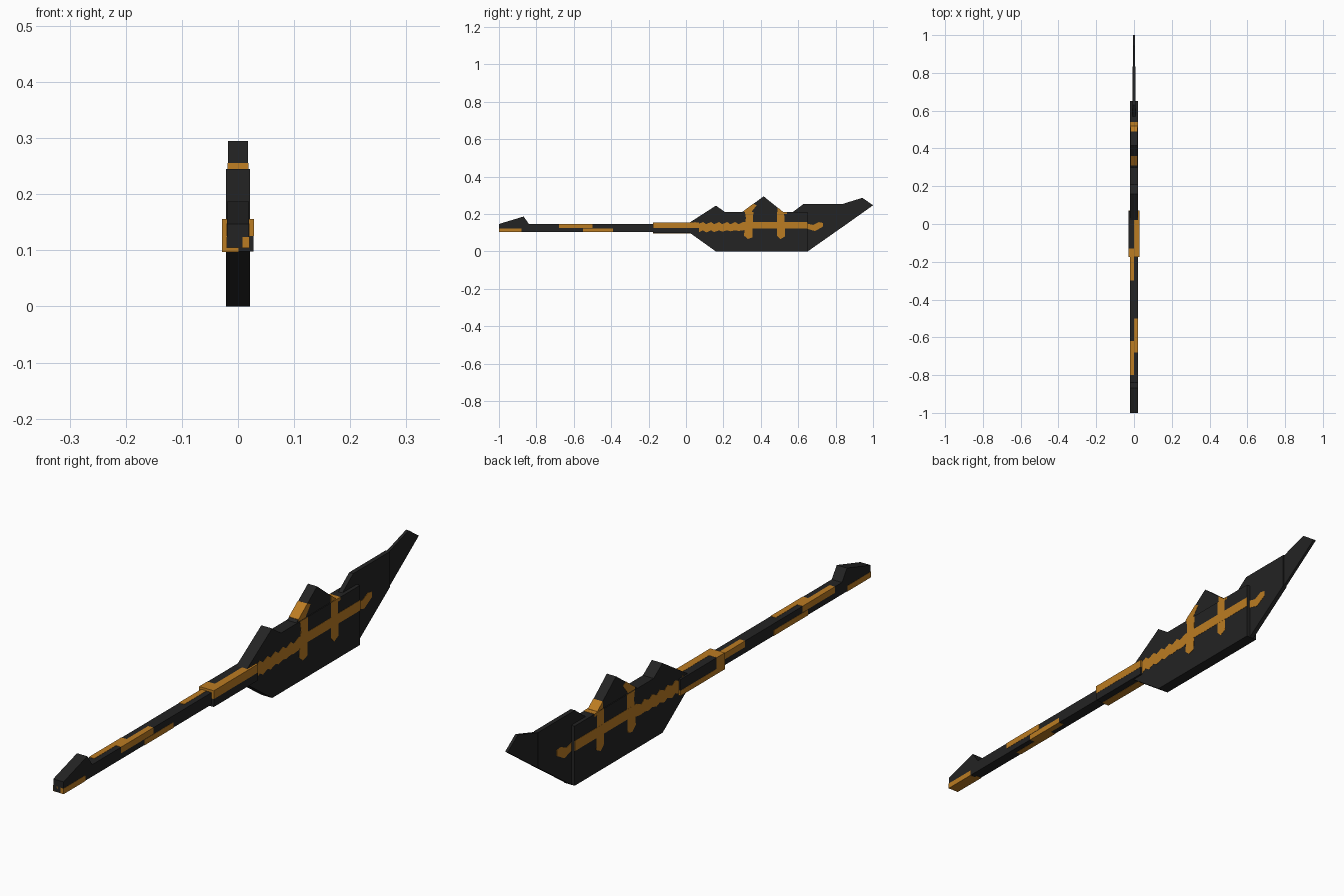
import bpy, bmesh


def material(name, rgb):
    m = bpy.data.materials.new(name)
    m.diffuse_color = (*rgb, 1)
    return m


DARK = material("dark_iron", (0.017, 0.017, 0.017))
GOLD = material("worn_gold", (0.50, 0.20, 0.016))


def slab(name, pts, x0, x1, mat=DARK):
    """Extrude a (y, z) outline from x0 to x1."""
    bm = bmesh.new()
    face = bm.faces.new([bm.verts.new((x0, y, z)) for y, z in pts])
    new = bmesh.ops.extrude_face_region(bm, geom=[face])["geom"]
    bmesh.ops.translate(bm, vec=(x1 - x0, 0, 0),
                        verts=[v for v in new if isinstance(v, bmesh.types.BMVert)])
    bmesh.ops.recalc_face_normals(bm, faces=bm.faces)
    bmesh.ops.triangulate(bm, faces=[f for f in bm.faces if len(f.verts) > 4])
    me = bpy.data.meshes.new(name)
    bm.to_mesh(me)
    bm.free()
    me.materials.append(mat)
    ob = bpy.data.objects.new(name, me)
    bpy.context.collection.objects.link(ob)
    return ob


def box(name, x, y, z, mat=DARK):
    return slab(name, [(y[0], z[0]), (y[1], z[0]), (y[1], z[1]), (y[0], z[1])], *x, mat)


def both_sides(name, pts, x0, x1):
    """Thin gold plate on each face of the blade."""
    for tag, s in (("right", 1), ("left", -1)):
        slab(f"{name}_{tag}", pts, s * x0, s * x1, GOLD)


# Shaft with hooked pommel
box("shaft", (-0.02, 0.02), (-1, 0.1), (0.105, 0.147))
slab("pommel_hook", [(-1, 0.14), (-0.84, 0.14), (-0.84, 0.147), (-0.868, 0.187), (-1, 0.147)],
     -0.02, 0.02)

# Collar between shaft and blade
box("collar", (-0.028, 0.028), (-0.175, 0.07), (0.098, 0.155))

# Blade core, fins and thin tip
slab("blade_core", [(0.02, 0.10), (0.16, 0), (0.65, 0), (0.65, 0.21), (0.21, 0.21),
                    (0.16, 0.245), (0.02, 0.155)], -0.021, 0.021)
slab("middle_fin", [(0.30, 0.2), (0.52, 0.2), (0.52, 0.21), (0.415, 0.295), (0.30, 0.21)],
     -0.018, 0.018)
slab("blade_front", [(0.57, 0.1), (0.65, 0), (0.835, 0.13), (0.835, 0.255), (0.63, 0.255),
                     (0.57, 0.21)], -0.008, 0.008)
slab("blade_tip", [(0.83, 0.126), (1, 0.247), (0.943, 0.287), (0.84, 0.255), (0.83, 0.255)],
     -0.005, 0.005)

# Ragged gold inlay along the blade
lower, upper = [], []
for i in range(7):
    y = 0.022 + i * 0.043
    lower += [(y, 0.098 + 0.002 * i), (y + 0.026, 0.113)]
    upper += [(y, 0.146), (y + 0.026, 0.158)]
stripe = lower + [(0.33, 0.122), (0.65, 0.122), (0.65, 0.158), (0.33, 0.158)] + upper[::-1]
both_sides("blade_stripe", stripe, 0.0205, 0.0218)
both_sides("stripe_point", [(0.645, 0.122), (0.69, 0.109), (0.732, 0.133), (0.732, 0.153),
                            (0.71, 0.157), (0.68, 0.142), (0.645, 0.15)], 0.0075, 0.009)
both_sides("rear_cross_bar", [(0.31, 0.085), (0.33, 0.067), (0.355, 0.075), (0.36, 0.21),
                              (0.315, 0.21), (0.32, 0.18)], 0.0205, 0.0216)
both_sides("front_cross_bar", [(0.487, 0.085), (0.505, 0.067), (0.53, 0.08), (0.525, 0.2),
                               (0.54, 0.2108), (0.487, 0.2108)], 0.0205, 0.0216)

# Gold wraps over the top edges
slab("rear_fin_band", [(0.31, 0.2), (0.31, 0.2185), (0.36, 0.2555), (0.378, 0.247),
                       (0.352, 0.215), (0.352, 0.2)], -0.0187, 0.0187, GOLD)
slab("front_fin_band", [(0.49, 0.2), (0.49, 0.2355), (0.52, 0.2112), (0.52, 0.2)],
     -0.0187, 0.0187, GOLD)
box("front_edge_band", (-0.0214, 0.0214), (0.51, 0.54), (0.2, 0.2108), GOLD)

# Gold patches on the collar: upper right, lower left, and the left end
box("collar_patch_right", (0.001, 0.0286), (-0.1756, 0.0705), (0.126, 0.1556), GOLD)
box("collar_patch_left", (-0.0286, 0.001), (-0.1756, 0.0705), (0.0974, 0.116), GOLD)
box("collar_patch_end", (-0.0286, 0.001), (-0.1756, -0.13), (0.0974, 0.1556), GOLD)

# Gold patches on the shaft corners: side sign, length range, upper or lower edge
PATCHES = [(1, -0.68, -0.5, True), (1, -0.55, -0.39, False), (1, -1.0, -0.88, False),
           (-1, -0.80, -0.62, True), (-1, -0.30, -0.17, True), (-1, -1.0, -0.87, False),
           (-1, -0.65, -0.46, False)]
for i, (s, y0, y1, top) in enumerate(PATCHES):
    x = sorted((0.0, s * 0.0208))
    z = (0.126, 0.1478) if top else (0.1042, 0.124)
    box(f"shaft_patch_{i + 1}", x, (y0, y1), z, GOLD)
box("shaft_end_patch", (0.008, 0.0208), (-1.0006, -0.99), (0.1042, 0.124), GOLD)
